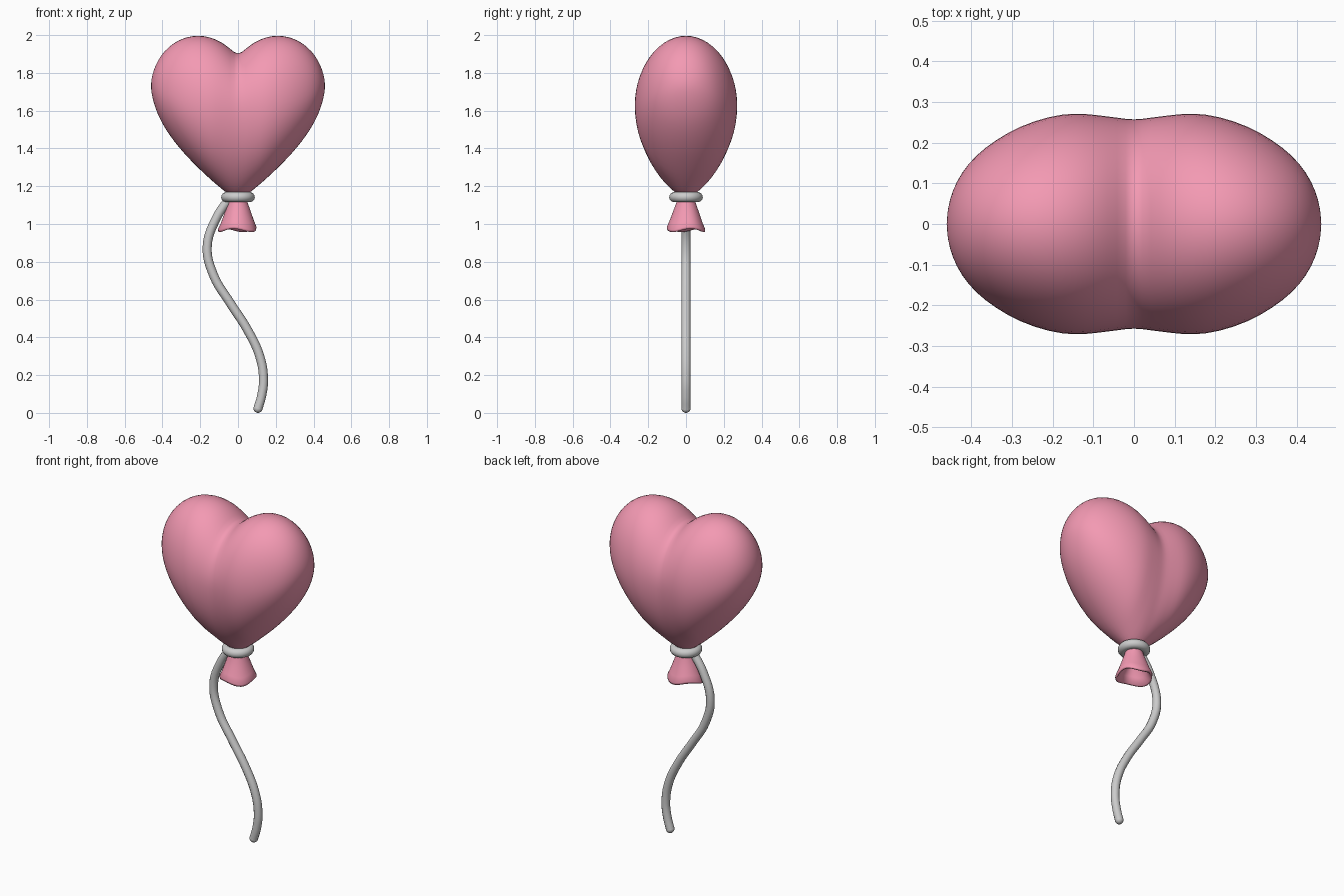
import bpy, bmesh
from math import sin, cos, pi

if "Cube" in bpy.data.objects:
    bpy.data.objects.remove(bpy.data.objects["Cube"])

pink = bpy.data.materials.new("pink")
pink.diffuse_color = (0.9, 0.32, 0.45, 1)
pink.use_nodes = True
pink.node_tree.nodes["Principled BSDF"].inputs["Base Color"].default_value = pink.diffuse_color


def loft(name, rings, tip=None):
    """Skin a list of closed rings, optionally closing the end at a tip."""
    bm = bmesh.new()
    vs = [[bm.verts.new(p) for p in r] for r in rings]
    n = len(vs[0])
    for a, b in zip(vs, vs[1:]):
        for i in range(n):
            j = (i + 1) % n
            bm.faces.new((a[i], a[j], b[j], b[i]))
    if tip:
        t = bm.verts.new(tip)
        for i in range(n):
            bm.faces.new((vs[-1][i], vs[-1][(i + 1) % n], t))
    bmesh.ops.recalc_face_normals(bm, faces=bm.faces[:])
    for f in bm.faces:
        f.smooth = True
    me = bpy.data.meshes.new(name)
    bm.to_mesh(me)
    bm.free()
    ob = bpy.data.objects.new(name, me)
    bpy.context.collection.objects.link(ob)
    me.materials.append(pink)
    return ob


# Heart: egg-shaped slices along x (x, top, bottom, widest height, half depth)
slices = [
    (0.00, 1.893, 1.130, 1.60, 0.258), (0.04, 1.930, 1.145, 1.61, 0.264),
    (0.09, 1.968, 1.185, 1.62, 0.270), (0.145, 1.992, 1.232, 1.625, 0.276),
    (0.21, 2.003, 1.293, 1.635, 0.267), (0.28, 1.992, 1.365, 1.65, 0.243),
    (0.34, 1.962, 1.437, 1.67, 0.209), (0.39, 1.918, 1.510, 1.69, 0.170),
    (0.425, 1.867, 1.578, 1.71, 0.127), (0.448, 1.812, 1.645, 1.725, 0.080),
    (0.458, 1.768, 1.695, 1.73, 0.038)]
N = 28
rings = []
for x, top, bot, mid, h in slices:
    p = 1 + 0.5 * max(0, 1 - x / 0.15)
    ring = []
    for i in range(N):
        c, s = cos(2 * pi * i / N), sin(2 * pi * i / N)
        w = abs(c) ** (p if s < 0 else 1)
        ring.append((x, h * w * (1 if c > 0 else -1),
                     mid + s * (top - mid if s > 0 else mid - bot)))
    rings.append(ring)
heart = loft("balloon_heart", rings, (0.461, 0, 1.732))
mir = heart.modifiers.new("mirror", 'MIRROR')
mir.use_clip = True
sub = heart.modifiers.new("smooth", 'SUBSURF')
sub.levels = sub.render_levels = 1

# Flared mouth below the knot, with a wavy hollow rim
profile = [(0.045, 1.15), (0.052, 1.11), (0.070, 1.06), (0.088, 1.01),
           (0.102, 0.978), (0.100, 0.966), (0.090, 0.968), (0.070, 1.005),
           (0.045, 1.05), (0.025, 1.075)]
rings = []
for r, z in profile:
    k = min(1, max(0, (1.1 - z) / 0.12))
    rings.append([(r * cos(a) * (1 + 0.04 * k * cos(3 * a + pi)), r * sin(a),
                   z + 0.009 * k * sin(3 * a + 0.8))
                  for a in (2 * pi * i / 32 for i in range(32))])
loft("balloon_mouth", rings, (0, 0, 1.08))

# Tie ring around the neck
bpy.ops.mesh.primitive_torus_add(major_radius=0.062, minor_radius=0.027,
                                 major_segments=36, minor_segments=14,
                                 location=(0, 0, 1.142))
bpy.context.object.name = "tie_ring"
bpy.ops.object.shade_smooth()

# Wavy string
path = [(-0.05, 1.13), (-0.115, 1.03), (-0.163, 0.88), (-0.13, 0.73),
        (-0.04, 0.58), (0.05, 0.44), (0.115, 0.30), (0.135, 0.18),
        (0.125, 0.09), (0.106, 0.024)]
cu = bpy.data.curves.new("string", 'CURVE')
cu.dimensions = '3D'
cu.bevel_depth = 0.024
cu.bevel_resolution = 4
cu.resolution_u = 6
sp = cu.splines.new('BEZIER')
sp.bezier_points.add(len(path) - 1)
for bp, (x, z) in zip(sp.bezier_points, path):
    bp.co = (x, 0, z)
    bp.handle_left_type = bp.handle_right_type = 'AUTO'
bpy.context.collection.objects.link(bpy.data.objects.new("string", cu))

# Rounded string end
bpy.ops.mesh.primitive_uv_sphere_add(segments=16, ring_count=10, radius=0.024,
                                     location=(0.106, 0, 0.024))
bpy.context.object.name = "string_end"
bpy.ops.object.shade_smooth()
